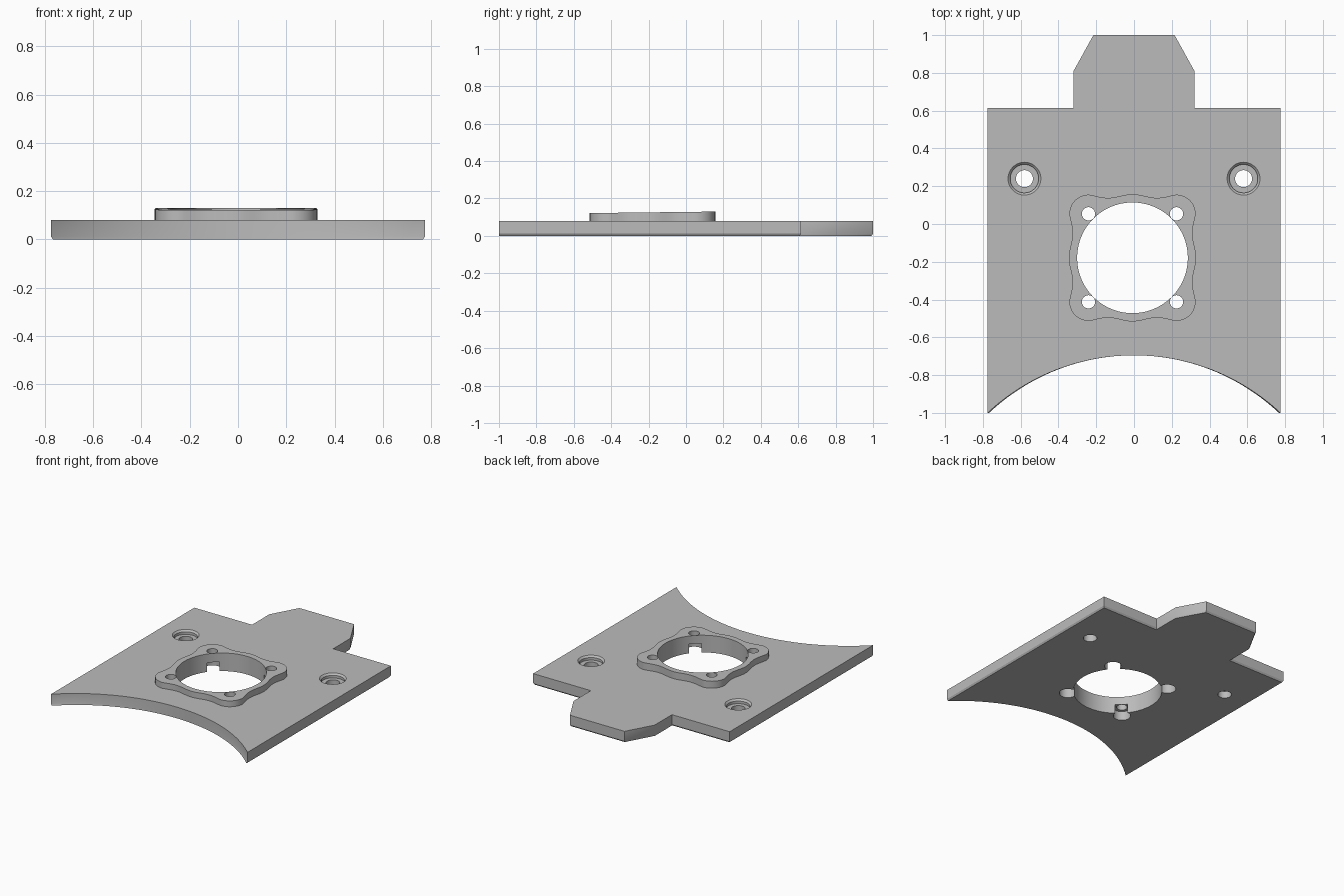
import bpy, bmesh, math

cube = bpy.data.objects.get("Cube")
if cube:
    bpy.data.objects.remove(cube, do_unlink=True)

grey = bpy.data.materials.new("plain_grey")
grey.use_nodes = True
colour = (0.5, 0.5, 0.5, 1)
grey.diffuse_color = colour
grey.node_tree.nodes["Principled BSDF"].inputs["Base Color"].default_value = colour

CX, CY = -0.008, -0.179      # centre of the round opening
PIN = 0.233                  # offset of the screw holes from it


def loft(name, rings):
    """Solid through stacked rings of equal point count, bottom first."""
    bm = bmesh.new()
    loops = [[bm.verts.new(p) for p in ring] for ring in rings]
    n = len(loops[0])
    for low, high in zip(loops, loops[1:]):
        for i in range(n):
            j = (i + 1) % n
            bm.faces.new((low[i], low[j], high[j], high[i]))
    bm.faces.new(loops[0][::-1])
    bm.faces.new(loops[-1])
    bmesh.ops.recalc_face_normals(bm, faces=bm.faces)
    mesh = bpy.data.meshes.new(name)
    bm.to_mesh(mesh)
    bm.free()
    mesh.materials.append(grey)
    ob = bpy.data.objects.new(name, mesh)
    bpy.context.collection.objects.link(ob)
    return ob


def turned(name, x, y, steps, n=48):
    """Round solid from (radius, height) steps."""
    angles = [2 * math.pi * i / n for i in range(n)]
    return loft(name, [[(x + r * math.cos(a), y + r * math.sin(a), z) for a in angles]
                       for r, z in steps])


def combine(target, tool, operation):
    mod = target.modifiers.new(operation.lower(), "BOOLEAN")
    mod.operation, mod.object, mod.solver = operation, tool, "EXACT"
    bpy.context.view_layer.objects.active = target
    bpy.ops.object.modifier_apply(modifier=mod.name)
    bpy.data.objects.remove(tool, do_unlink=True)


# Plate outline: concave front arc, straight sides, tapered rear tab
half, radius, arc_y = 0.775, 1.137, -1.832
sweep = math.asin(half / radius)
outline = []
for i in range(41):
    a = sweep * (i / 20 - 1)
    outline.append((radius * math.sin(a), arc_y + radius * math.cos(a)))
right = [(half, 0.615), (0.32, 0.615), (0.32, 0.81), (0.215, 1.0)]
outline += right + [(-x, y) for x, y in reversed(right)]

# Plate with a slight bevel along its lower side and rear edges
plate = loft("mounting_plate", [
    [(x * 0.99, y - (0.008 if y > 0 else 0), 0) for x, y in outline],
    [(x, y, 0.012) for x, y in outline],
    [(x, y, 0.08) for x, y in outline]])

# Raised flange: wavy sides and rounded corners, top slightly sloped
wavy = []
for quarter in range(4):
    side = []
    for i in range(25):
        u = PIN * (i / 12 - 1)
        side.append((u, 0.327 + 0.01 * math.cos(2 * math.pi * u / 0.26)))
    for i in range(1, 10):
        a = math.pi / 2 * (1 - i / 10)
        side.append((PIN + 0.101 * math.cos(a), PIN + 0.101 * math.sin(a)))
    t = -quarter * math.pi / 2
    wavy += [(CX + x * math.cos(t) - y * math.sin(t),
              CY + x * math.sin(t) + y * math.cos(t)) for x, y in side]
wavy.reverse()
flange = loft("raised_flange", [
    [(x, y, 0.05) for x, y in wavy],
    [(x, y, 0.128 + 0.012 * y) for x, y in wavy]])
combine(plate, flange, "UNION")

# Large round opening
combine(plate, turned("opening", CX, CY, [(0.293, -0.1), (0.293, 0.3)], 96), "DIFFERENCE")

# Four screw holes with wider recesses underneath
for sx in (-1, 1):
    for sy in (-1, 1):
        combine(plate, turned("screw_hole", CX + sx * PIN, CY + sy * PIN,
                              [(0.057, -0.1), (0.057, 0.065), (0.035, 0.065), (0.035, 0.3)]),
                "DIFFERENCE")

# Two counterbored holes beside the flange
for sx in (-1, 1):
    combine(plate, turned("bolt_hole", sx * 0.58, 0.24,
                          [(0.045, -0.1), (0.045, 0.05), (0.075, 0.05), (0.075, 0.068),
                           (0.087, 0.08), (0.087, 0.2)]),
            "DIFFERENCE")

bpy.ops.object.select_all(action="DESELECT")
plate.select_set(True)
bpy.context.view_layer.objects.active = plate
bpy.ops.object.shade_smooth_by_angle(angle=math.radians(30))
